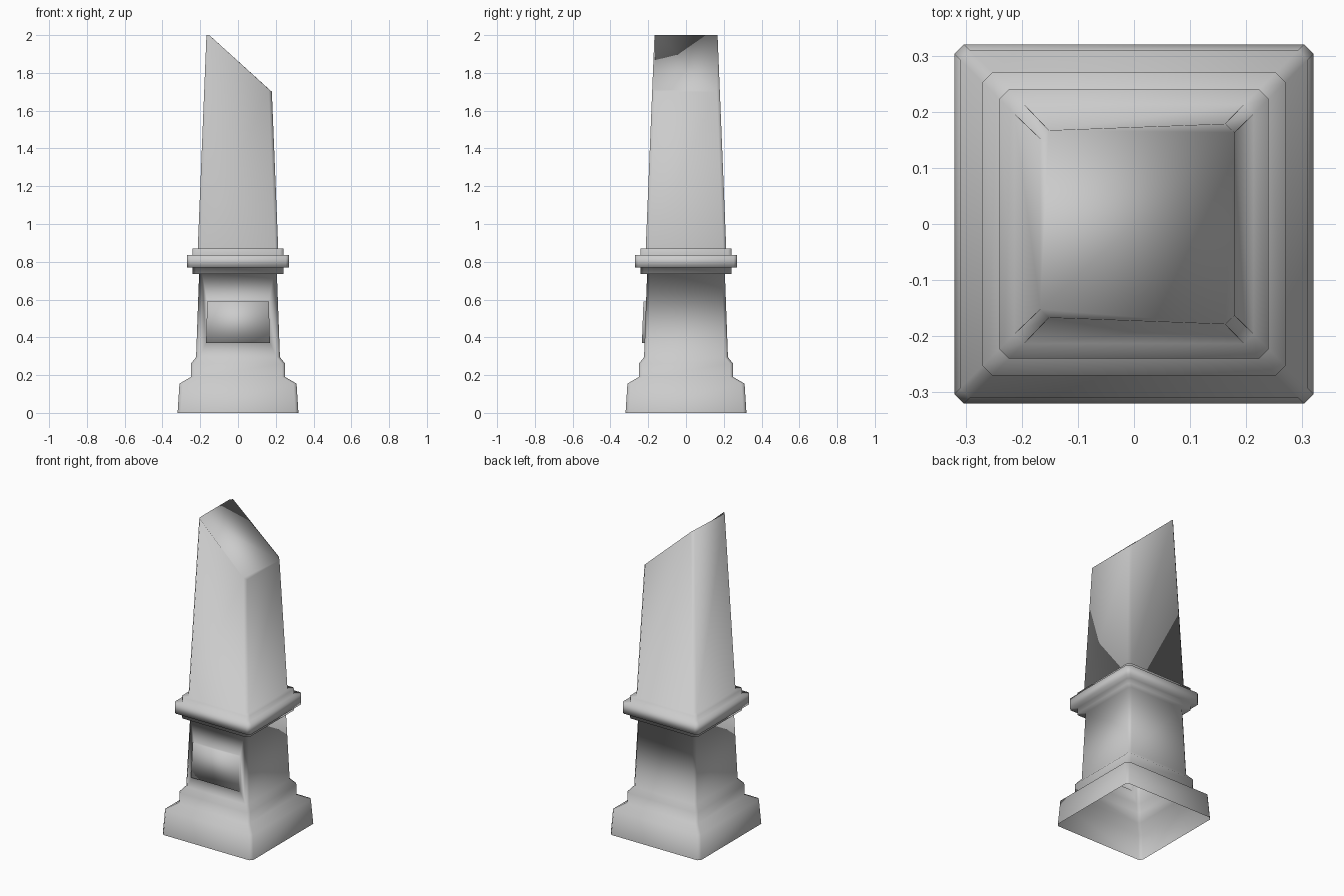
import bpy, bmesh

cube = bpy.data.objects.get("Cube")
if cube:
    bpy.data.objects.remove(cube, do_unlink=True)

stone = bpy.data.materials.new("grey_stone")
stone.use_nodes = True
stone.diffuse_color = (0.6, 0.6, 0.6, 1)
stone.node_tree.nodes["Principled BSDF"].inputs["Base Color"].default_value = (0.6, 0.6, 0.6, 1)

bm = bmesh.new()


def ring(half, z, cut=0.017):
    """Square outline with clipped corners."""
    c = half - cut
    pts = [(-c, -half), (c, -half), (half, -c), (half, c),
           (c, half), (-c, half), (-half, c), (-half, -c)]
    return [bm.verts.new((x, y, z)) for x, y in pts]


# Half width and height of each step: plinth, block, collar, shaft foot
profile = [(0.32, 0), (0.31, 0.155), (0.25, 0.19), (0.25, 0.26),
           (0.222, 0.295), (0.206, 0.735), (0.24, 0.735), (0.24, 0.77),
           (0.27, 0.77), (0.27, 0.835), (0.24, 0.835), (0.24, 0.87),
           (0.213, 0.87)]
rings = [ring(h, z) for h, z in profile]

# Shaft top: tapering outline sliced on a slope falling to the left
top = ring(1, 0, 0.09)
for v in top:
    x, y = v.co.x, v.co.y
    z = min(2.0, 1.7 + 0.3 * (1 - x) / 1.91)
    half = 0.213 - 0.046 * (z - 0.87) / 1.13
    v.co = (x * half, y * half, z)
rings.append(top)

# Skin between the outlines; the underside stays open
front_faces = []
for low, high in zip(rings, rings[1:]):
    for i in range(8):
        j = (i + 1) % 8
        f = bm.faces.new((low[i], low[j], high[j], high[i]))
        if i == 0:
            front_faces.append(f)
bm.faces.new(top)

# Raised plaque on the front of the block
panel = front_faces[4]
bmesh.ops.inset_individual(bm, faces=[panel], thickness=0.04)
for v in panel.verts:
    upper = v.co.z > 0.5
    z = 0.59 if upper else 0.37
    half = 0.222 - 0.016 * (z - 0.295) / 0.44
    v.co = ((1 if v.co.x > 0 else -1) * (0.163 if upper else 0.169), -half, z)
panel.normal_update()
rim = [v.co.copy() for v in panel.verts]
bmesh.ops.inset_individual(bm, faces=[panel], thickness=0)
for v, co in zip(panel.verts, rim):
    v.co = co
    v.co.y -= 0.014

for f in bm.faces:
    f.smooth = True
mesh = bpy.data.meshes.new("obelisk_monument")
bm.to_mesh(mesh)
bm.free()
mesh.materials.append(stone)
obj = bpy.data.objects.new("obelisk_monument", mesh)
bpy.context.collection.objects.link(obj)
